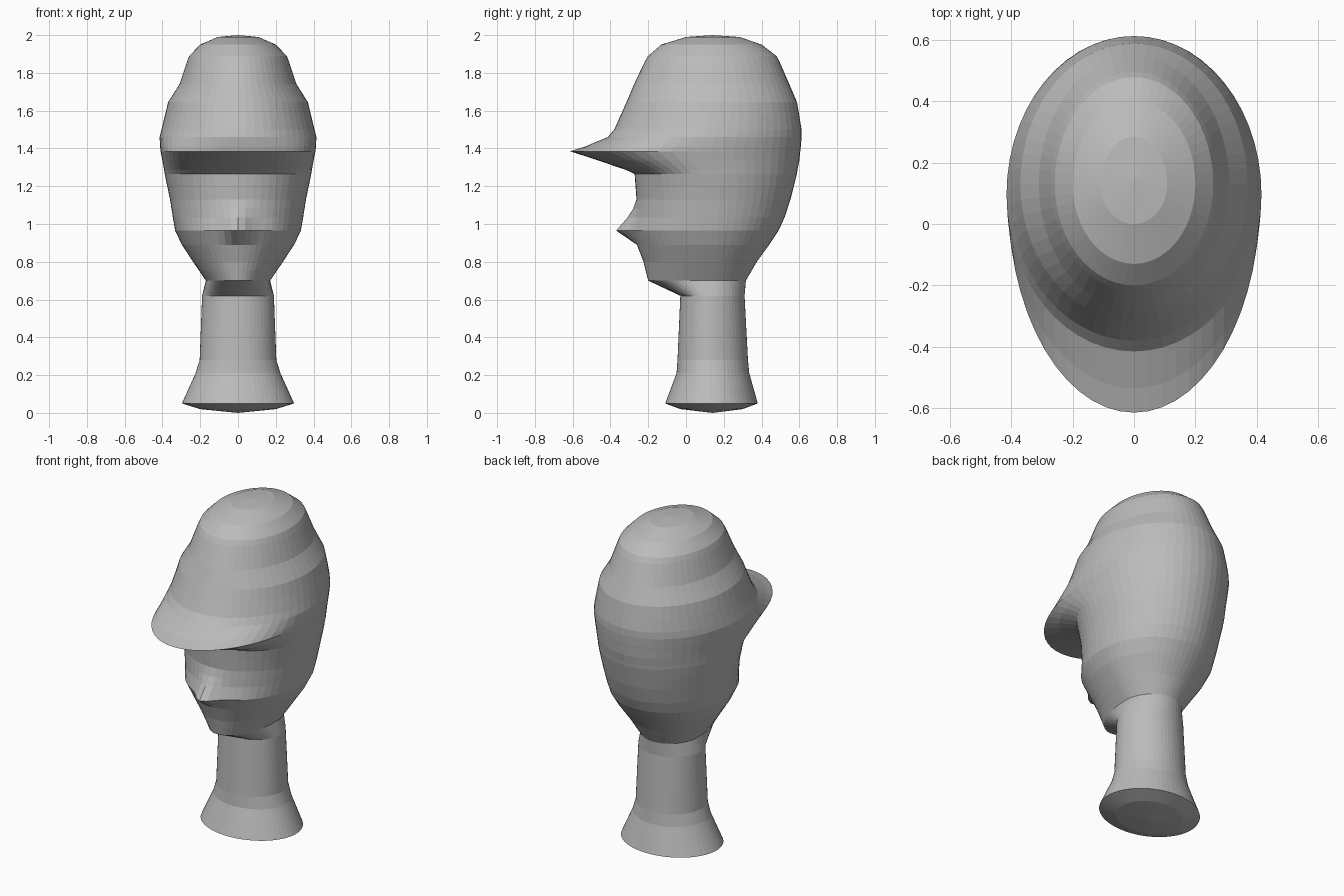
import bpy, bmesh, math

if "Cube" in bpy.data.objects:
    bpy.data.objects.remove(bpy.data.objects["Cube"])

grey = bpy.data.materials.new("plain grey")
grey.diffuse_color = (0.5, 0.5, 0.5, 1)
grey.use_nodes = True
grey.node_tree.nodes["Principled BSDF"].inputs["Base Color"].default_value = grey.diffuse_color
SEG = 56

# Side and front profile: height, front y, back y, half width
profile = [
    (0.02, -0.03, 0.30, 0.20),
    (0.05, -0.11, 0.38, 0.297),     # base rim
    (0.21, -0.05, 0.335, 0.225),
    (0.28, -0.045, 0.328, 0.203),
    (0.62, -0.03, 0.31, 0.19),      # neck top
    (0.70, -0.20, 0.317, 0.17),     # chin
    (0.80, -0.225, 0.375, 0.238),
    (0.89, -0.26, 0.44, 0.297),
    (0.965, -0.295, 0.49, 0.333),   # nose tip height
    (1.035, -0.272, 0.522, 0.345),
    (1.13, -0.262, 0.553, 0.36),
    (1.265, -0.272, 0.587, 0.388),
    (1.285, -0.315, 0.59, 0.391),
    (1.335, -0.46, 0.60, 0.40),
    (1.385, -0.614, 0.605, 0.41),   # visor edge
    (1.41, -0.535, 0.608, 0.413),
    (1.46, -0.415, 0.612, 0.415),
    (1.50, -0.38, 0.612, 0.405),
    (1.645, -0.315, 0.588, 0.37),
    (1.74, -0.275, 0.547, 0.31),
    (1.86, -0.218, 0.495, 0.27),
    (1.89, -0.20, 0.478, 0.258),
    (1.95, -0.13, 0.40, 0.20),
    (1.99, 0.0, 0.285, 0.108),      # crown
]


def refine(rows, step=0.09):
    """Split tall bands into shorter ones."""
    out = [rows[0]]
    for a, b in zip(rows, rows[1:]):
        n = max(1, math.ceil((b[0] - a[0]) / step))
        for k in range(1, n + 1):
            out.append([p + (q - p) * k / n for p, q in zip(a, b)])
    return out


def ring_point(row, i):
    """Egg-shaped ring: two half ellipses, with the nose pulled forward."""
    z, front, back, w = row
    c = 0.13 - 0.05 * math.exp(-((z - 1.385) / 0.12) ** 2)
    a = 2 * math.pi * i / SEG
    x, s = w * math.cos(a), math.sin(a)
    y = c + s * (back - c if s > 0 else c - front)
    if s < 0 and 0.96 < z < 1.1:
        y -= 0.075 * (1 - (z - 0.965) / 0.14) * math.exp(-(x / 0.065) ** 2)
    return x, y, z


# Head and neck: one loft through the rings
bm = bmesh.new()
loops = [[bm.verts.new(ring_point(r, i)) for i in range(SEG)] for r in refine(profile)]
for lo, hi in zip(loops, loops[1:]):
    for i in range(SEG):
        j = (i + 1) % SEG
        bm.faces.new((lo[i], lo[j], hi[j], hi[i]))
# Rounded base and crown caps
for loop, z in ((loops[0], 0.0), (loops[-1], 2.0)):
    tip = bm.verts.new((0, 0.14, z))
    for i in range(SEG):
        bm.faces.new((loop[i], loop[(i + 1) % SEG], tip))
bmesh.ops.recalc_face_normals(bm, faces=bm.faces)

mesh = bpy.data.meshes.new("mannequin_head")
bm.to_mesh(mesh)
bm.free()
mesh.materials.append(grey)
bpy.context.collection.objects.link(bpy.data.objects.new("mannequin_head", mesh))
